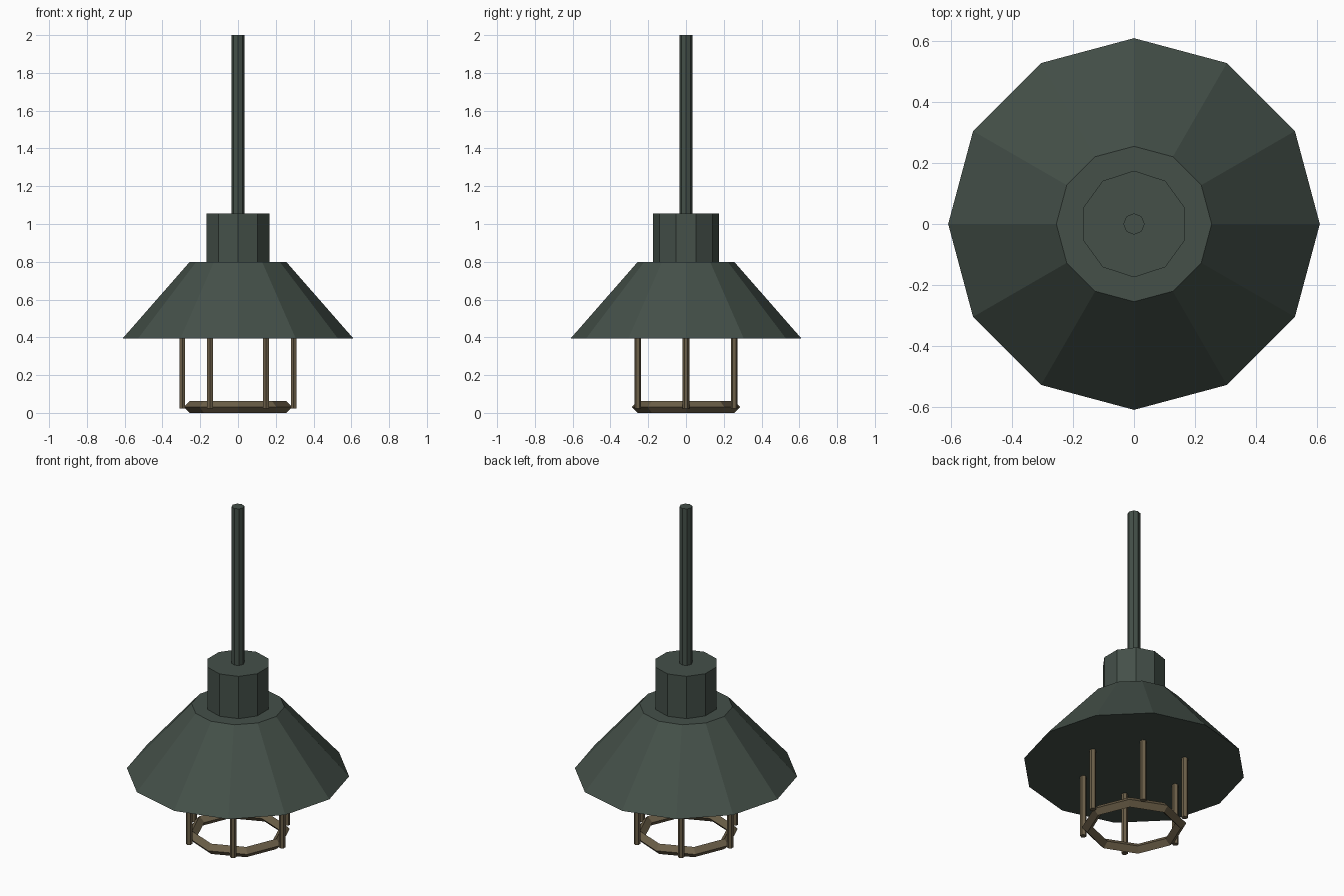
import bpy
import math

if "Cube" in bpy.data.objects:
    bpy.data.objects.remove(bpy.data.objects["Cube"])


def material(name, rgb):
    m = bpy.data.materials.new(name)
    m.diffuse_color = (*rgb, 1.0)
    m.use_nodes = True
    m.node_tree.nodes["Principled BSDF"].inputs["Base Color"].default_value = m.diffuse_color
    return m


GREEN = material("dark green metal", (0.058, 0.080, 0.066))
BRASS = material("aged brass", (0.150, 0.115, 0.066))


def frustum(name, sides, r_low, r_high, z_low, z_high, mat, x=0.0, y=0.0):
    """Capped prism or cone section standing between two heights."""
    bpy.ops.mesh.primitive_cone_add(
        vertices=sides, radius1=r_low, radius2=r_high, depth=z_high - z_low,
        location=(x, y, (z_low + z_high) / 2))
    ob = bpy.context.object
    ob.name = name
    ob.data.materials.append(mat)
    return ob


# Hanging rod, lamp housing and closed conical shade
frustum("hanging_rod", 8, 0.035, 0.035, 1.03, 2.0, GREEN)
frustum("housing", 10, 0.175, 0.175, 0.79, 1.055, GREEN)
frustum("shade", 12, 0.61, 0.255, 0.395, 0.80, GREEN)

# Six guard bars
for i in range(6):
    a = math.radians(60 * i)
    frustum(f"guard_bar_{i + 1}", 6, 0.018, 0.018, 0.022, 0.41, BRASS,
            0.295 * math.cos(a), 0.295 * math.sin(a))

# Lower guard ring, diamond cross-section
bpy.ops.mesh.primitive_torus_add(
    major_segments=8, minor_segments=4, major_radius=0.256,
    minor_radius=0.031, location=(0, 0, 0.031))
ring = bpy.context.object
ring.name = "guard_ring"
ring.data.materials.append(BRASS)
for p in ring.data.polygons:
    p.use_smooth = False
